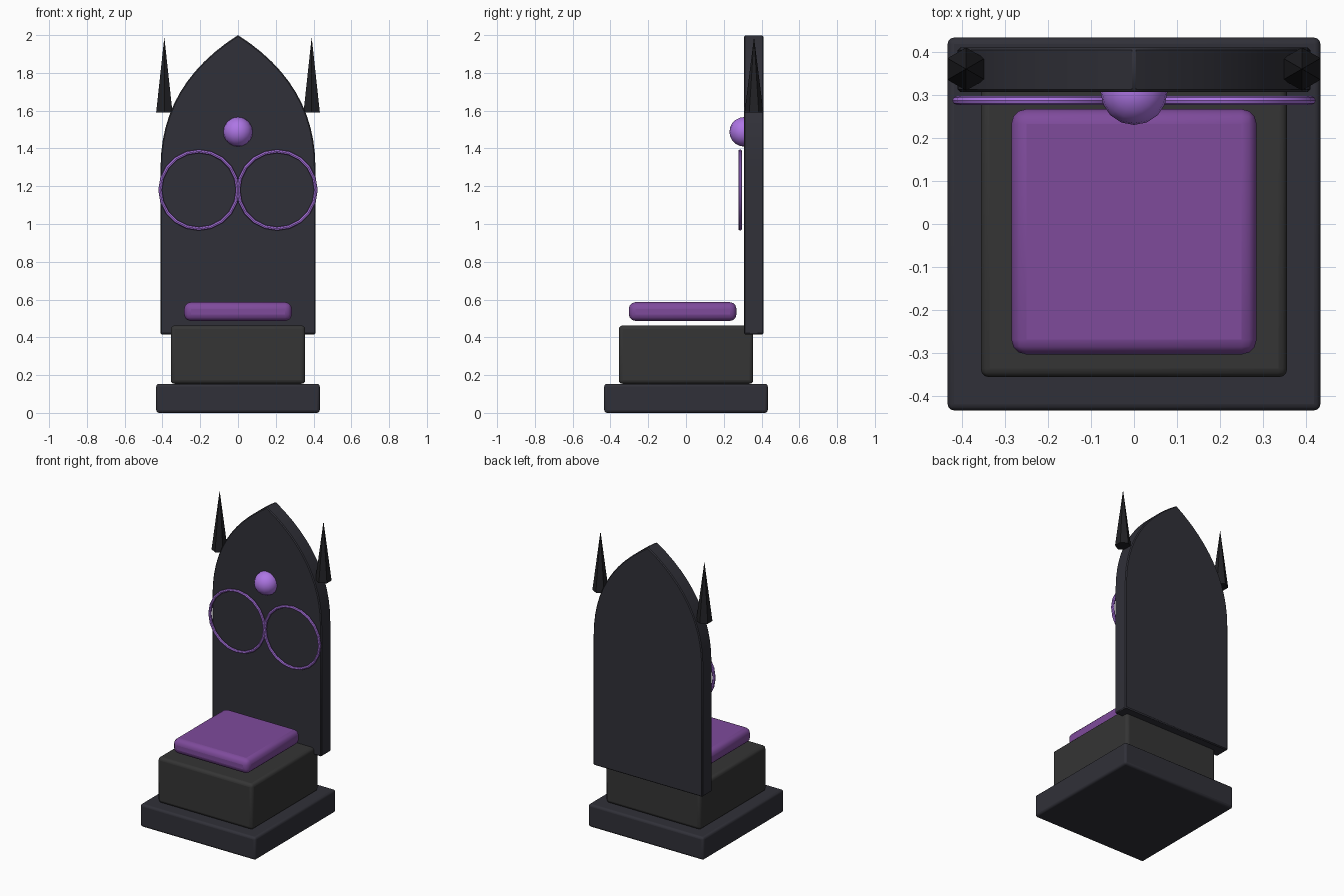
import bpy
import math

if "Cube" in bpy.data.objects:
    bpy.data.objects.remove(bpy.data.objects["Cube"])


def material(name, r, g, b):
    m = bpy.data.materials.new(name)
    m.diffuse_color = (r, g, b, 1)
    m.use_nodes = True
    m.node_tree.nodes["Principled BSDF"].inputs["Base Color"].default_value = m.diffuse_color
    return m


STONE = material("dark_stone", 0.03, 0.03, 0.04)
BLOCK = material("charcoal", 0.035, 0.035, 0.035)
IRON = material("black_iron", 0.015, 0.015, 0.018)
VELVET = material("purple_velvet", 0.21, 0.07, 0.33)
GLOW = material("bright_violet", 0.42, 0.18, 0.78)


def finish(obj, name, mat, bevel=0, segments=3, smooth=True):
    obj.name = name
    obj.data.materials.append(mat)
    bpy.ops.object.select_all(action='DESELECT')
    bpy.context.view_layer.objects.active = obj
    obj.select_set(True)
    bpy.ops.object.transform_apply(location=False, rotation=True, scale=True)
    if bevel:
        mod = obj.modifiers.new("bevel", 'BEVEL')
        mod.width, mod.segments = bevel, segments
        mod.limit_method = 'ANGLE'
        mod.angle_limit = math.radians(40)
    if smooth:
        bpy.ops.object.shade_smooth_by_angle(angle=math.radians(35))
    return obj


def box(name, lo, hi, mat, bevel):
    bpy.ops.mesh.primitive_cube_add(size=1, location=[(a + b) / 2 for a, b in zip(lo, hi)])
    obj = bpy.context.object
    obj.scale = [b - a for a, b in zip(lo, hi)]
    return finish(obj, name, mat, bevel)


# Plinth, seat block and floating cushion
box("base", (-0.433, -0.433, 0), (0.433, 0.433, 0.154), STONE, 0.015)
box("seat_block", (-0.356, -0.356, 0.154), (0.356, 0.356, 0.463), BLOCK, 0.02)
box("cushion", (-0.285, -0.303, 0.487), (0.285, 0.267, 0.586), VELVET, 0.035)

# Pointed-arch backrest: half profile from a quadratic curve, mirrored and extruded
W, BOTTOM, SPRING, CONTROL, TOP = 0.41, 0.416, 1.3, 1.74, 2.0
Y0, Y1, STEPS = 0.307, 0.41, 12
half = [(W, BOTTOM)]
for i in range(STEPS):
    t = i / STEPS
    half.append((W * (1 - t * t),
                 (1 - t) ** 2 * SPRING + 2 * t * (1 - t) * CONTROL + t * t * TOP))
outline = half + [(0, TOP)] + [(-x, z) for x, z in reversed(half)]
n = len(outline)
verts = [(x, y, z) for y in (Y0, Y1) for x, z in outline]
faces = [tuple(range(n - 1, -1, -1))[::-1], tuple(range(2 * n - 1, n - 1, -1))]
faces += [(i, i + n, (i + 1) % n + n, (i + 1) % n) for i in range(n)]
mesh = bpy.data.meshes.new("backrest")
mesh.from_pydata(verts, [], faces)
back = bpy.data.objects.new("backrest", mesh)
bpy.context.collection.objects.link(back)
bpy.context.view_layer.objects.active = back
back.select_set(True)
bpy.ops.object.mode_set(mode='EDIT')
bpy.ops.mesh.select_all(action='SELECT')
bpy.ops.mesh.normals_make_consistent(inside=False)
bpy.ops.object.mode_set(mode='OBJECT')
finish(back, "backrest", STONE, 0.006, 1)

# Half-sunk orb
bpy.ops.mesh.primitive_uv_sphere_add(segments=16, ring_count=10, radius=0.078,
                                     location=(0, 0.308, 1.488))
orb = finish(bpy.context.object, "orb", GLOW)

# Mirrored spikes and rings
for side, s in (("left", -1), ("right", 1)):
    bpy.ops.mesh.primitive_cone_add(vertices=6, radius1=0.05, radius2=0, depth=0.4,
                                    location=(s * 0.39, 0.36, 1.79))
    finish(bpy.context.object, side + "_spike", IRON, smooth=False)
    bpy.ops.mesh.primitive_torus_add(major_segments=20, minor_segments=8,
                                     major_radius=0.205, minor_radius=0.01,
                                     location=(s * 0.207, 0.287, 1.18),
                                     rotation=(math.pi / 2, 0, 0))
    finish(bpy.context.object, side + "_ring", GLOW)
